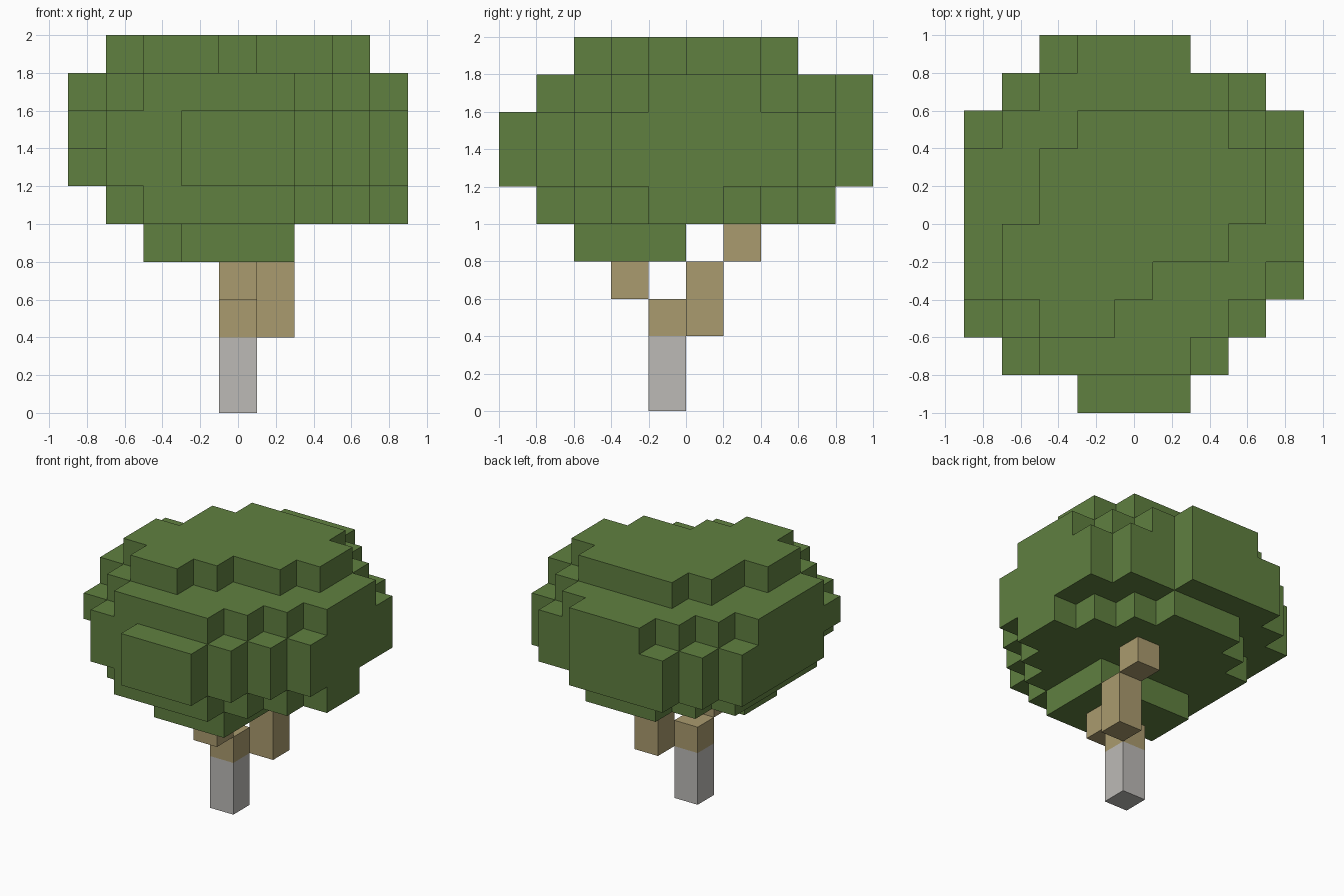
import bpy
import bmesh

UNIT = 0.1    # all layout values below are in tenths
CELL = 2      # edge of one block

cube = bpy.data.objects.get("Cube")
if cube:
    bpy.data.objects.remove(cube, do_unlink=True)


def make_material(name, rgb):
    mat = bpy.data.materials.new(name)
    mat.use_nodes = True
    colour = (*rgb, 1.0)
    mat.diffuse_color = colour
    shader = mat.node_tree.nodes["Principled BSDF"]
    shader.inputs["Base Color"].default_value = colour
    shader.inputs["Roughness"].default_value = 0.9
    return mat


leaf_green = make_material("leaf green", (0.117, 0.216, 0.051))
bark_tan = make_material("bark tan", (0.402, 0.328, 0.156))
base_grey = make_material("base grey", (0.503, 0.491, 0.468))


def outline_from_rows(rows, y_end):
    """Stepped outline from rows of (front y, left edge, right edge)."""
    ends = [row[0] for row in rows[1:]] + [y_end]
    right_side, left_side = [], []
    for (y, x_min, x_max), y_next in zip(rows, ends):
        right_side += [(x_max, y), (x_max, y_next)]
        left_side += [(x_min, y), (x_min, y_next)]
    return right_side + left_side[::-1]


def prism(name, outline, z_min, z_max, mat):
    """Extrude a flat outline upwards into a solid."""
    bm = bmesh.new()
    verts = [bm.verts.new((x * UNIT, y * UNIT, z_min * UNIT)) for x, y in outline]
    face = bm.faces.new(verts)
    result = bmesh.ops.extrude_face_region(bm, geom=[face])
    top = [v for v in result["geom"] if isinstance(v, bmesh.types.BMVert)]
    bmesh.ops.translate(bm, verts=top, vec=(0, 0, (z_max - z_min) * UNIT))
    bmesh.ops.recalc_face_normals(bm, faces=bm.faces)
    mesh = bpy.data.meshes.new(name)
    bm.to_mesh(mesh)
    bm.free()
    mesh.materials.append(mat)
    obj = bpy.data.objects.new(name, mesh)
    bpy.context.collection.objects.link(obj)
    return obj


def post(name, x, y, z_min, z_max, mat):
    """One-block-wide column with its lowest corner at x, y."""
    outline = outline_from_rows([(y, x, x + CELL)], y + CELL)
    return prism(name, outline, z_min, z_max, mat)


# Trunk and branches
post("trunk_base", -1, -2, 0, 4, base_grey)
post("trunk_top", -1, -2, 4, 6, bark_tan)
post("front_branch", -1, -4, 6, 8, bark_tan)
post("back_branch", 1, 0, 4, 8, bark_tan)
post("back_branch_tip", 1, 2, 8, 10, bark_tan)

# Foliage layers: name, bottom height, back edge, rows from front to back
layers = [
    ("foliage_underside", 8, 0, [(-6, -3, 3), (-4, -5, 3)]),
    ("foliage_lower", 10, 8, [
        (-8, -5, 3), (-6, -7, 5), (-4, -7, 7), (-2, -7, 9),
        (2, -7, 7), (4, -5, 5), (6, -3, 3)]),
    ("foliage_middle", 12, 10, [
        (-10, -3, 3), (-8, -7, 5), (-6, -7, 7), (-4, -9, 9),
        (6, -7, 7), (8, -5, 3)]),
    ("foliage_wide", 14, 10, [
        (-10, -3, 3), (-8, -7, 5), (-6, -9, 7), (-4, -9, 9),
        (6, -7, 7), (8, -5, 3)]),
    ("foliage_upper", 16, 10, [
        (-8, -5, 3), (-6, -7, 5), (-4, -9, 7), (-2, -9, 9),
        (4, -7, 7), (6, -5, 5), (8, -3, 3)]),
    ("foliage_crown", 18, 6, [
        (-6, -5, -1), (-4, -7, 1), (-2, -7, 5), (0, -5, 7), (4, -3, 5)]),
]
for name, z, y_end, rows in layers:
    prism(name, outline_from_rows(rows, y_end), z, z + CELL, leaf_green)
